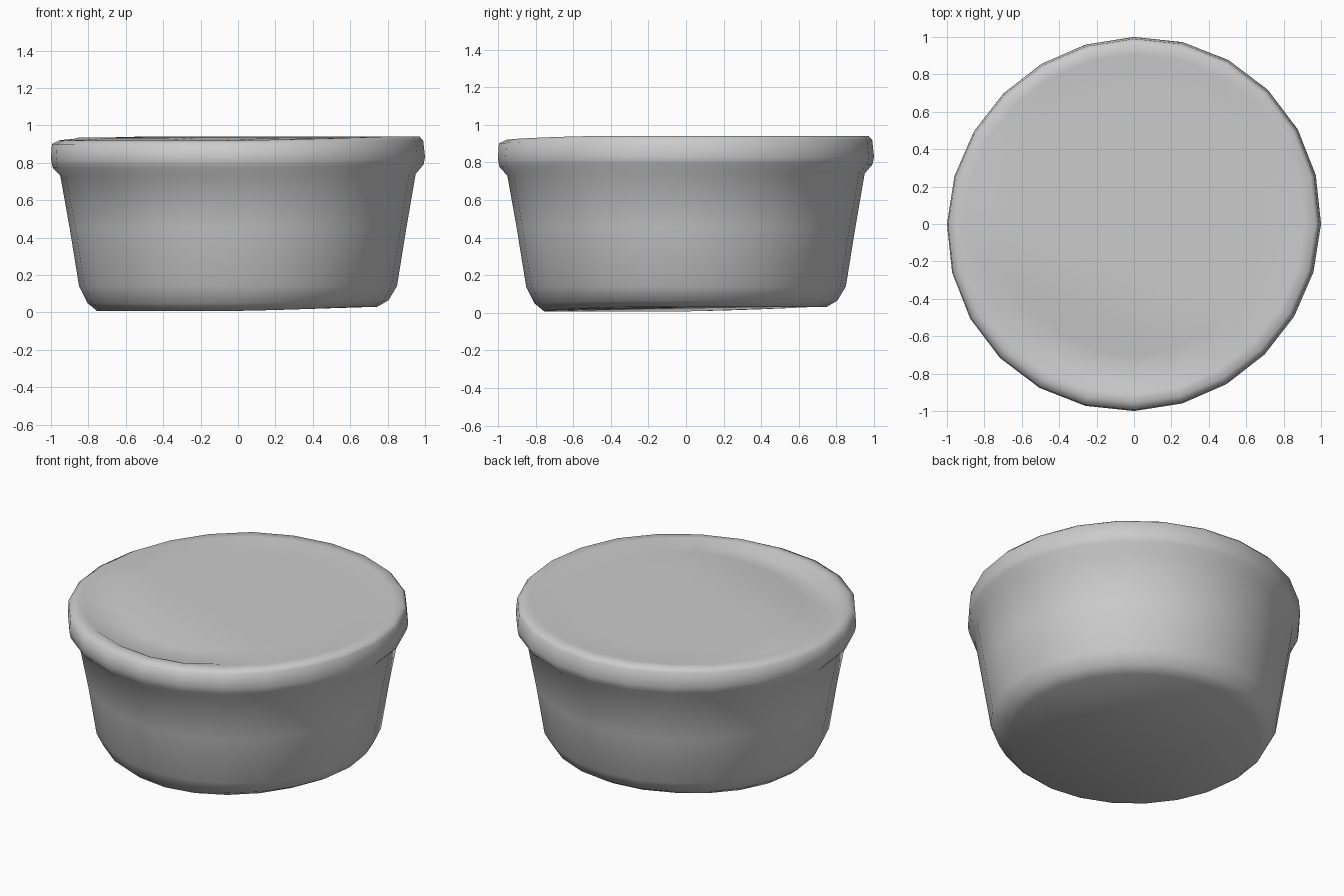
import bpy, bmesh, math

cube = bpy.data.objects.get("Cube")
if cube:
    bpy.data.objects.remove(cube, do_unlink=True)

SIDES = 24

grey = bpy.data.materials.new("plain grey")
grey.use_nodes = True
colour = (0.6, 0.6, 0.6, 1)
grey.diffuse_color = colour
grey.node_tree.nodes["Principled BSDF"].inputs["Base Color"].default_value = colour

# Each ring: radius, height, front-left radius, front-left height, diagonal stretch
FOOT = [
    (0.745, 0.03, 0.755, 0.008, 0),
    (0.805, 0.065, 0.805, 0.05, 0),
    (0.85, 0.14, 0.85, 0.14, 0),
]
WALL = [
    (0.90, 0.45, 0.90, 0.45, 0),
    (0.95, 0.74, 0.95, 0.73, 0.005),
]
RIM = [
    (0.992, 0.79, 0.992, 0.775, 0.013),
    (1.0, 0.83, 1.0, 0.82, 0.013),
    (0.99, 0.92, 0.995, 0.90, 0.013),
    (0.97, 0.941, 0.955, 0.92, 0.013),
    (0.91, 0.941, 0.91, 0.92, 0.01),
]


def top_height(x, y):
    """Lid surface: flat, then sinking beyond a crease towards the front."""
    past_crease = max(0, -0.38 * x - 0.925 * y - 0.41)
    return 0.935 - 0.13 * past_crease


def build_tub(name):
    bm = bmesh.new()
    angles = [math.tau * i / SIDES for i in range(SIDES)]
    rings = []
    # Outer shell, blended towards the worn front-left side
    for r, z, fr, fz, stretch in FOOT + WALL + RIM:
        ring = []
        for a in angles:
            t = min(1, max(0, 0.25 + 1.1 * math.cos(a - math.radians(225))))
            rad = (r + (fr - r) * t) * (1 + stretch * math.sin(2 * a))
            ring.append(bm.verts.new((rad * math.cos(a), rad * math.sin(a), z + (fz - z) * t)))
        rings.append(ring)
    # Lid surface inside the rim
    for r in (0.85, 0.7, 0.55, 0.4, 0.2):
        points = [(r * math.cos(a), r * math.sin(a)) for a in angles]
        rings.append([bm.verts.new((x, y, top_height(x, y))) for x, y in points])
    for low, high in zip(rings, rings[1:]):
        for i in range(SIDES):
            j = (i + 1) % SIDES
            bm.faces.new((low[i], low[j], high[j], high[i]))
    bm.faces.new(rings[0][::-1])
    bm.faces.new(rings[-1])
    mesh = bpy.data.meshes.new(name)
    bm.to_mesh(mesh)
    bm.free()
    mesh.materials.append(grey)
    obj = bpy.data.objects.new(name, mesh)
    bpy.context.collection.objects.link(obj)
    bpy.ops.object.select_all(action="DESELECT")
    obj.select_set(True)
    bpy.context.view_layer.objects.active = obj
    bpy.ops.object.shade_smooth_by_angle(angle=math.radians(65))


# Tapered tub with a chamfered foot, closed by an overhanging lid
build_tub("lidded_tub")
